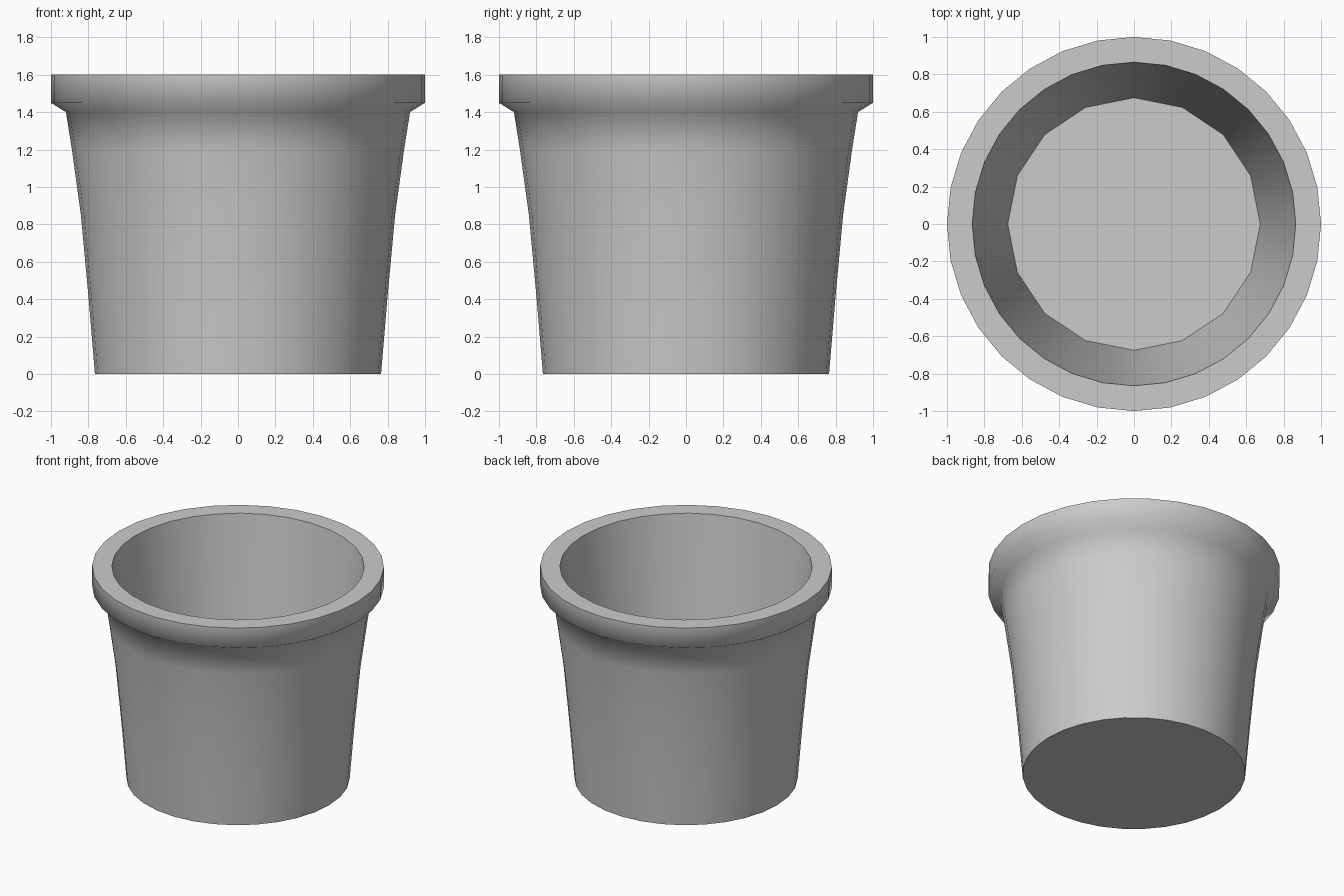
import bpy, bmesh, math

if "Cube" in bpy.data.objects:
    bpy.data.objects.remove(bpy.data.objects["Cube"])

SIDES = 32
bm = bmesh.new()


def ring(radius, z, sides=SIDES):
    return [bm.verts.new((radius * math.cos(2 * math.pi * i / sides),
                          radius * math.sin(2 * math.pi * i / sides), z))
            for i in range(sides)]


def bridge(a, b):
    for i in range(len(a)):
        j = (i + 1) % len(a)
        bm.faces.new((a[i], a[j], b[j], b[i]))


# Outer wall with flared rim, then over the lip to the inside
profile = [(0.765, 0), (0.80, 0.42), (0.84, 0.85), (0.888, 1.2),
           (0.92, 1.40), (1.0, 1.45), (1.0, 1.6), (0.865, 1.6)]
rings = [ring(r, z) for r, z in profile]
for a, b in zip(rings, rings[1:]):
    bridge(a, b)
bm.faces.new(list(reversed(rings[0])))

# Inner wall narrows to a floor with half as many sides
lip = rings[-1]
floor = ring(0.675, 0.1, SIDES // 2)
for i in range(SIDES // 2):
    k = (i + 1) % (SIDES // 2)
    a, b, c = lip[2 * i], lip[2 * i + 1], lip[(2 * i + 2) % SIDES]
    bm.faces.new((a, b, floor[i]))
    bm.faces.new((b, floor[k], floor[i]))
    bm.faces.new((b, c, floor[k]))
bm.faces.new(floor)

bmesh.ops.recalc_face_normals(bm, faces=bm.faces)
mesh = bpy.data.meshes.new("flower_pot")
bm.to_mesh(mesh)
bm.free()
pot = bpy.data.objects.new("flower_pot", mesh)
bpy.context.collection.objects.link(pot)

# Smooth walls, sharp lip and base
bpy.context.view_layer.objects.active = pot
pot.select_set(True)
bpy.ops.object.shade_smooth_by_angle(angle=math.radians(65))
